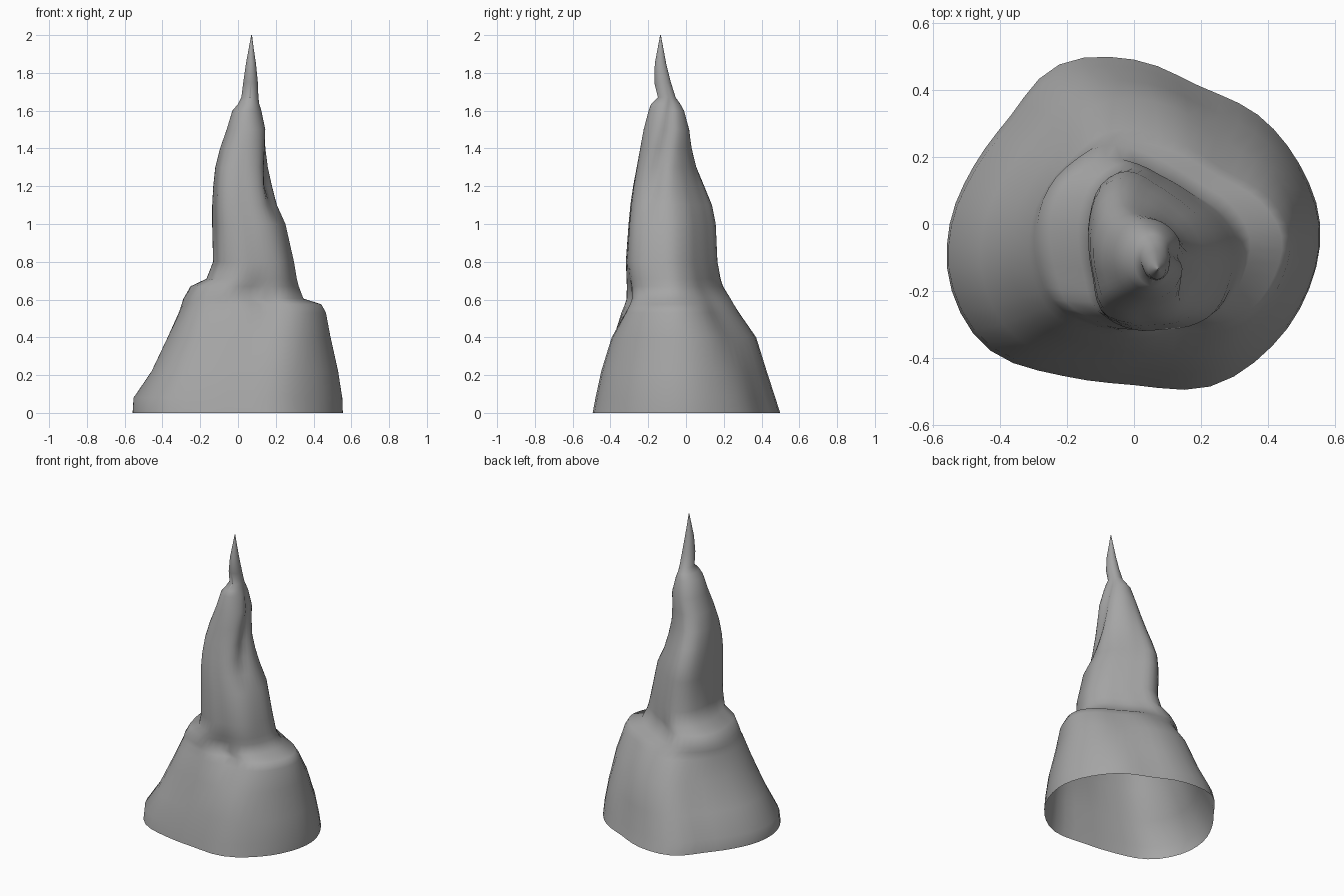
import bpy
import bmesh
from math import cos, sin, exp, pi, radians

cube = bpy.data.objects.get("Cube")
if cube:
    bpy.data.objects.remove(cube)

SEGMENTS = 48

# Height, then left/right and front/back limits of each level
LEVELS = [
    (0, -.555, .555, -.49, .49), (.08, -.55, .552, -.475, .465),
    (.22, -.455, .53, -.445, .42), (.4, -.37, .49, -.395, .365),
    (.53, -.315, .465, -.355, .285), (.575, -.30, .44, -.335, .26),
    (.605, -.29, .345, -.325, .245), (.67, -.25, .32, -.322, .205),
    (.71, -.165, .31, -.322, .19), (.8, -.13, .295, -.325, .17),
    (1, -.135, .25, -.31, .16), (1.1, -.135, .205, -.30, .14),
    (1.2, -.13, .18, -.285, .10), (1.3, -.12, .162, -.265, .06),
    (1.4, -.095, .155, -.245, .035), (1.5, -.06, .15, -.225, .02),
    (1.6, -.03, .125, -.198, -.01), (1.635, 0, .113, -.185, -.03),
    (1.67, .018, .108, -.148, -.055), (1.75, .028, .105, -.168, -.08),
    (1.85, .042, .095, -.165, -.105), (1.93, .057, .083, -.15, -.12),
    (2, .07, .074, -.137, -.133),
]

# Relative radius of the wide skirt and of the column, in equal turns from +x
SKIRT = [1, .96, .94, .91, 1, 1.05, .935, .93,
         .99, 1.06, 1.09, 1, .98, 1.07, 1.05, 1.02]
COLUMN = [1, .87, .76, .75, .84, 1.07, 1.15, 1.07,
          1, 1, 1.12, 1.04, .96, 1, 1.05, 1.02]

# Hollows between the lobes: angle, height, angular width, height spread, depth
HOLLOWS = [(285, .58, 14, .12, .13), (48, .45, 18, .15, .10),
           (232, .66, 14, .09, .08), (130, .62, 20, .12, .06)]


def smoothstep(low, high, value):
    t = min(max((value - low) / (high - low), 0), 1)
    return t * t * (3 - 2 * t)


def sample_loop(values, turn):
    """Smooth periodic interpolation through the values."""
    place = turn * len(values)
    i = int(place)
    t = place - i
    a, b, c, d = (values[(i + k) % len(values)] for k in (-1, 0, 1, 2))
    return b + .5 * t * (c - a + t * (2*a - 5*b + 4*c - d + t * (3*(b - c) + d - a)))


def angle_gap(a, b):
    return (a - b + 180) % 360 - 180


def radius(turn, z):
    # Wide skirt turning into the column, then into the round tip
    to_column = smoothstep(.4, .72, z)
    to_tip = smoothstep(1.1, 1.65, z)
    r = sample_loop(SKIRT, turn) * (1 - to_column) + sample_loop(COLUMN, turn) * to_column
    r += (1 - r) * to_tip
    degrees = turn * 360
    for angle, height, width, spread, depth in HOLLOWS:
        gap = angle_gap(degrees, angle) / width
        r -= depth * exp(-gap ** 2 - ((z - height) / spread) ** 2)
    # Twisting fold that climbs the upper column
    fold = -40 + 110 * (z - 1.1)
    gap = angle_gap(degrees, fold) / 13
    strength = smoothstep(1.0, 1.25, z) * (1 - smoothstep(1.55, 1.7, z))
    return r - .2 * strength * exp(-gap ** 2)


# Open shell lofted through the levels
bm = bmesh.new()
rings = []
for z, left, right, front, back in LEVELS:
    ring = []
    for k in range(SEGMENTS):
        turn = k / SEGMENTS
        r = radius(turn, z)
        x = (left + right) / 2 + (right - left) / 2 * r * cos(2 * pi * turn)
        y = (front + back) / 2 + (back - front) / 2 * r * sin(2 * pi * turn)
        ring.append(bm.verts.new((x, y, z)))
    rings.append(ring)
for lower, upper in zip(rings, rings[1:]):
    for k in range(SEGMENTS):
        n = (k + 1) % SEGMENTS
        bm.faces.new((lower[k], lower[n], upper[n], upper[k]))
bm.faces.new(rings[-1])

mesh = bpy.data.meshes.new("stalagmite")
bm.to_mesh(mesh)
bm.free()
stalagmite = bpy.data.objects.new("stalagmite", mesh)
bpy.context.collection.objects.link(stalagmite)

# Plain grey stone
stone = bpy.data.materials.new("grey stone")
stone.use_nodes = True
grey = (.38, .38, .38, 1)
stone.diffuse_color = grey
stone.node_tree.nodes["Principled BSDF"].inputs["Base Color"].default_value = grey
mesh.materials.append(stone)

# Soft rock surface
bpy.context.view_layer.objects.active = stalagmite
stalagmite.select_set(True)
bpy.ops.object.shade_smooth_by_angle(angle=radians(60))
